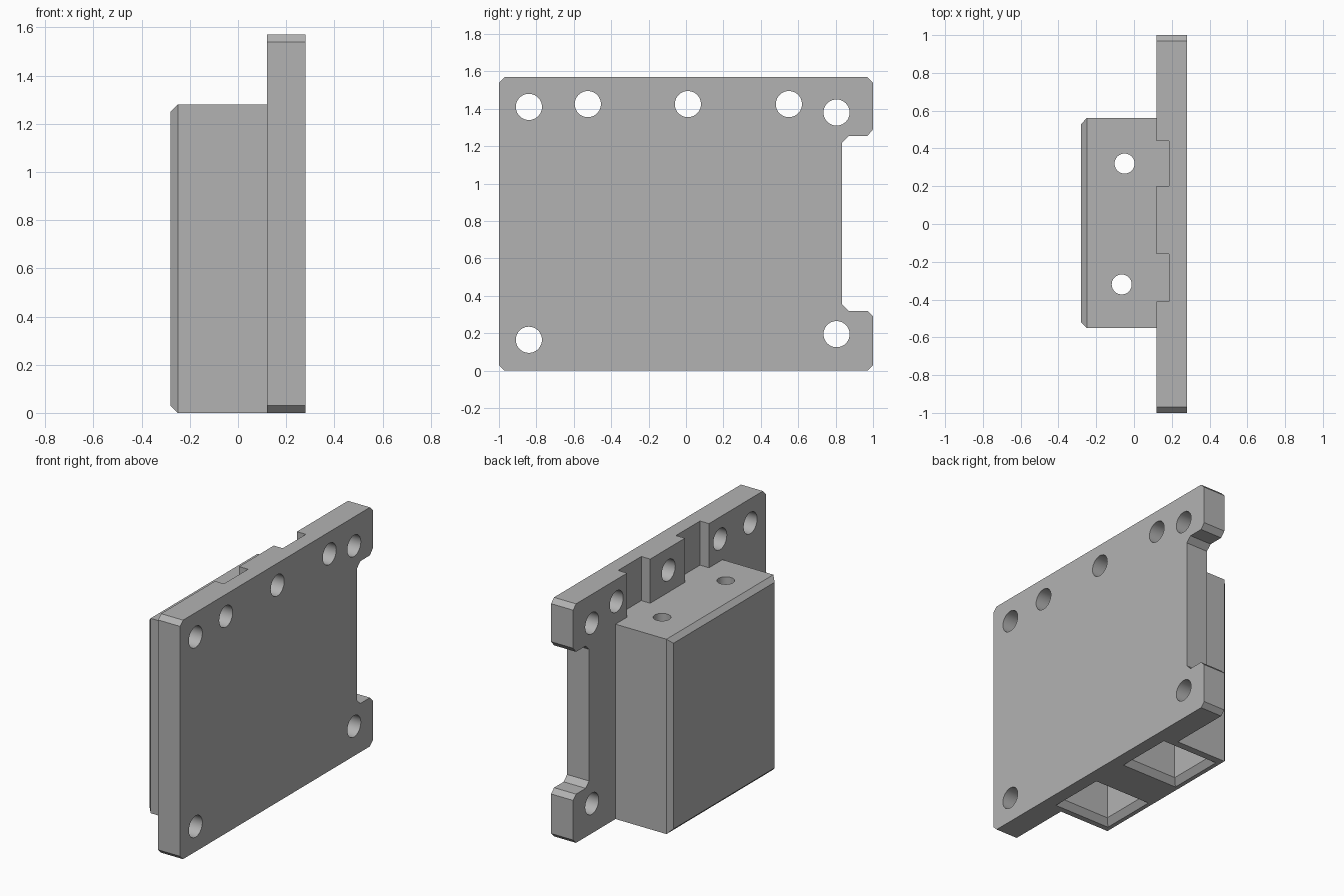
import bpy
import bmesh
from mathutils import Vector

cube = bpy.data.objects.get("Cube")
if cube:
    bpy.data.objects.remove(cube, do_unlink=True)

grey = bpy.data.materials.new("plain_grey")
grey.use_nodes = True
colour = (0.45, 0.45, 0.45, 1)
grey.diffuse_color = colour
grey.node_tree.nodes["Principled BSDF"].inputs["Base Color"].default_value = colour


def make_object(name, bm):
    bmesh.ops.recalc_face_normals(bm, faces=bm.faces[:])
    mesh = bpy.data.meshes.new(name)
    bm.to_mesh(mesh)
    bm.free()
    mesh.materials.append(grey)
    obj = bpy.data.objects.new(name, mesh)
    bpy.context.collection.objects.link(obj)
    return obj


def loft(name, rings):
    """Closed solid through matching rings of points."""
    bm = bmesh.new()
    loops = [[bm.verts.new(p) for p in ring] for ring in rings]
    for a, b in zip(loops, loops[1:]):
        for i in range(len(a)):
            j = (i + 1) % len(a)
            bm.faces.new((a[i], a[j], b[j], b[i]))
    bm.faces.new(loops[0])
    bm.faces.new(loops[-1])
    return make_object(name, bm)


def rect(x0, x1, y0, y1, z):
    return [(x0, y0, z), (x1, y0, z), (x1, y1, z), (x0, y1, z)]


def block(name, x0, x1, y0, y1, z0, z1):
    return loft(name, [rect(x0, x1, y0, y1, z0), rect(x0, x1, y0, y1, z1)])


def cylinder(name, centre, axis, radius, length):
    bm = bmesh.new()
    rot = Vector((0, 0, 1)).rotation_difference(Vector(axis)).to_matrix().to_4x4()
    bmesh.ops.create_cone(bm, cap_ends=True, segments=40, radius1=radius,
                          radius2=radius, depth=length, matrix=rot)
    bmesh.ops.translate(bm, verts=bm.verts[:], vec=centre)
    return make_object(name, bm)


def combine(target, tool, operation):
    tool.hide_render = True
    mod = target.modifiers.new("combine", 'BOOLEAN')
    mod.operation, mod.solver, mod.object = operation, 'EXACT', tool
    bpy.context.view_layer.objects.active = target
    bpy.ops.object.modifier_apply(modifier=mod.name)
    bpy.data.objects.remove(tool, do_unlink=True)


# Flat plate with clipped corners and a notch on one edge
outline = [(-1, .03), (-.97, 0), (.97, 0), (1, .03), (1, .29), (.97, .32),
           (.87, .32), (.835, .355), (.835, 1.22), (.87, 1.255), (.97, 1.255),
           (1, 1.29), (1, 1.54), (.97, 1.57), (-.97, 1.57), (-1, 1.54)]
bracket = loft("mounting_bracket", [[(x, y, z) for y, z in outline] for x in (.12, .28)])

# Housing with a chamfered outer face
def housing_ring(x, inset):
    y0, y1, z0, z1 = -.55 + inset, .56 - inset, inset, 1.28 - inset
    return [(x, y0, z0), (x, y1, z0), (x, y1, z1), (x, y0, z1)]

housing = loft("housing", [housing_ring(-.28, .03), housing_ring(-.25, 0), housing_ring(.15, 0)])
combine(bracket, housing, 'UNION')

# Upper slots, bottom pockets with flared rims, and top holes
for y0, y1, centre, hole_x in ((-.41, -.16, -.32, -.065), (.2, .44, .32, -.05)):
    combine(bracket, block("slot_cutter", .05, .185, y0, y1, 1.28, 1.7), 'DIFFERENCE')
    low, high = centre - .2, centre + .2
    pocket = loft("pocket_cutter", [
        rect(-.23, .2, low, high, -.01),
        rect(-.19, .16, low + .04, high - .04, .04),
        rect(-.19, .16, low + .04, high - .04, 1.16)])
    combine(bracket, pocket, 'DIFFERENCE')
    combine(bracket, cylinder("top_hole_cutter", (hole_x, centre, 1.24), (0, 0, 1), .053, .3),
            'DIFFERENCE')

# Fixing holes through the plate
for y, z in ((-.84, 1.41), (-.525, 1.425), (.01, 1.425), (.55, 1.425),
             (.805, 1.38), (-.84, .165), (.805, .195)):
    combine(bracket, cylinder("fixing_hole_cutter", (.2, y, z), (1, 0, 0), .07, .5),
            'DIFFERENCE')

# Smooth the hole walls, keep the edges sharp
bpy.ops.object.select_all(action='DESELECT')
bracket.select_set(True)
bpy.context.view_layer.objects.active = bracket
bpy.ops.object.shade_smooth_by_angle(angle=0.4)
